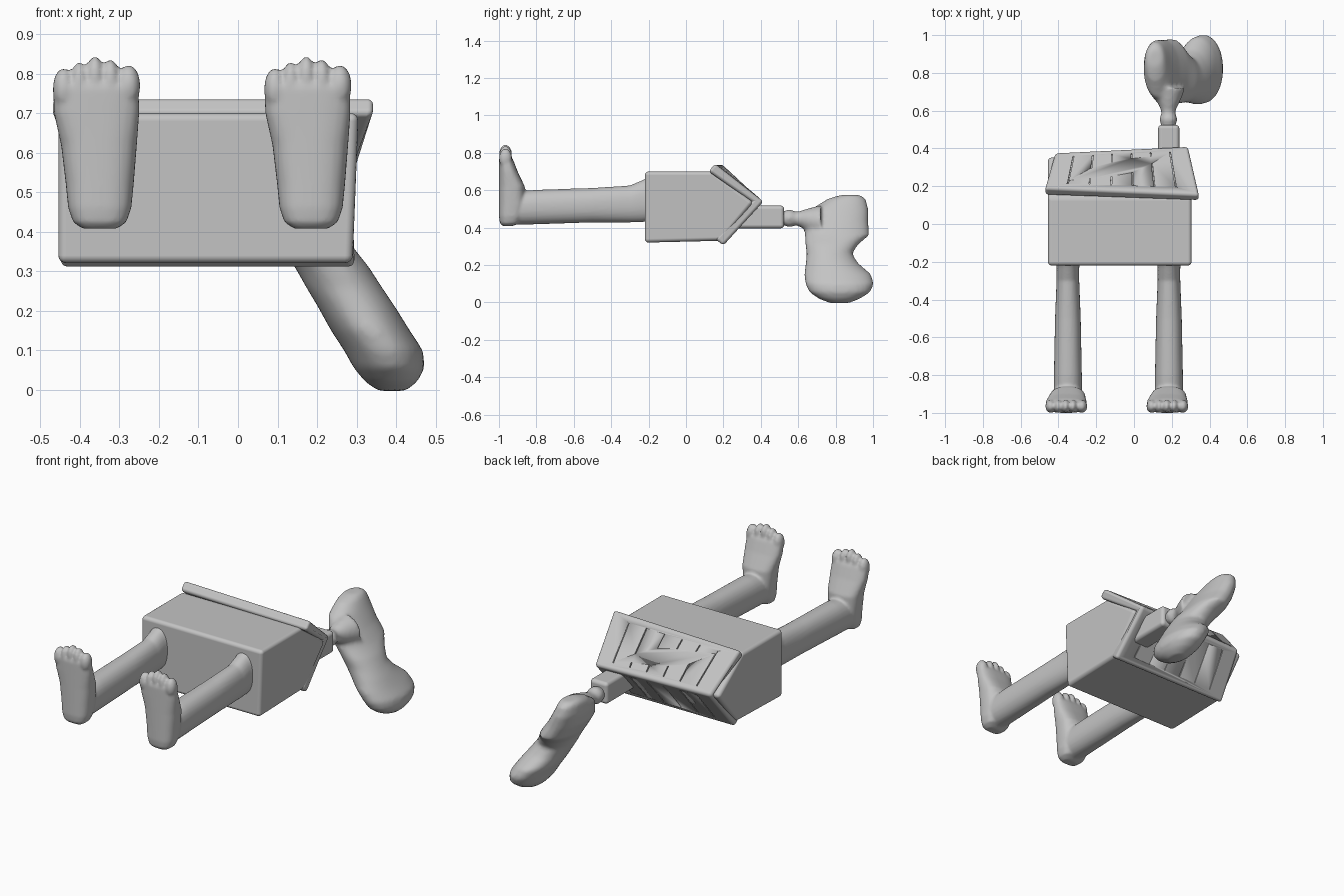
import bpy, bmesh
from math import cos, sin, tau, radians
from mathutils import Vector, Matrix

if "Cube" in bpy.data.objects:
    bpy.data.objects.remove(bpy.data.objects["Cube"])

clay = bpy.data.materials.new("clay_grey")
clay.use_nodes = True
GREY = (0.55, 0.55, 0.55, 1)
clay.diffuse_color = GREY
clay.node_tree.nodes["Principled BSDF"].inputs["Base Color"].default_value = GREY

X, Y, Z = Vector((1, 0, 0)), Vector((0, 1, 0)), Vector((0, 0, 1))


def loft(bm, rings, u, v, power=1.0, sides=32):
    """Skin closed oval rings (centre, u radius, v radius); low power = boxier."""
    def bow(t):
        return abs(t) ** power * (1 if t > 0 else -1)
    loops = []
    for c, ru, rv in rings:
        loops.append([bm.verts.new(Vector(c) + u * ru * bow(cos(tau * i / sides))
                                   + v * rv * bow(sin(tau * i / sides)))
                      for i in range(sides)])
    for a, b in zip(loops, loops[1:]):
        for i in range(sides):
            j = (i + 1) % sides
            bm.faces.new((a[i], a[j], b[j], b[i]))
    bm.faces.new(loops[0])
    bm.faces.new(loops[-1])


def prism(bm, left, right):
    """Join two matching end outlines into a solid."""
    a = [bm.verts.new(p) for p in left]
    b = [bm.verts.new(p) for p in right]
    bm.faces.new(a)
    bm.faces.new(b)
    for i in range(len(a)):
        j = (i + 1) % len(a)
        bm.faces.new((a[i], a[j], b[j], b[i]))


def ball(bm, centre, radii):
    m = Matrix.Translation(centre) @ Matrix.Diagonal((*radii, 1))
    bmesh.ops.create_uvsphere(bm, u_segments=20, v_segments=12, radius=1, matrix=m)


def finish(bm, name):
    bmesh.ops.recalc_face_normals(bm, faces=bm.faces)
    mesh = bpy.data.meshes.new(name)
    bm.to_mesh(mesh)
    bm.free()
    mesh.materials.append(clay)
    mesh.shade_smooth()
    mesh.set_sharp_from_angle(angle=radians(40))
    ob = bpy.data.objects.new(name, mesh)
    bpy.context.collection.objects.link(ob)
    return ob


def bevel(ob, width):
    m = ob.modifiers.new("soft_edges", 'BEVEL')
    m.width, m.segments, m.harden_normals = width, 4, True


def melt(ob, voxel, steps):
    """Fuse overlapping volumes into one soft skin."""
    m = ob.modifiers.new("fuse", 'REMESH')
    m.mode, m.voxel_size, m.use_smooth_shade = 'VOXEL', voxel, True
    s = ob.modifiers.new("soften", 'SMOOTH')
    s.factor, s.iterations = 0.5, steps


# House body: gabled prism lying on its back wall
walls = [(-.22, .32), (.19, .33), (.36, .535), (.14, .70), (-.22, .70)]
bm = bmesh.new()
prism(bm, [(-.455, y, z) for y, z in walls],
      [(.29 + .04 * (z - .32), y, z) for y, z in walls])
bevel(finish(bm, "house_body"), .02)

# Roof: folded slab, slightly skewed, narrower at the ridge
roof_left = [(-.472, .19, .742), (-.415, .38, .54), (-.45, .20, .305),
             (-.45, .155, .34), (-.415, .32, .54), (-.472, .15, .70)]
roof_right = [(.345, .155, .742), (.285, .415, .54), (.295, .20, .305),
              (.295, .155, .34), (.285, .35, .54), (.345, .12, .70)]
bm = bmesh.new()
prism(bm, roof_left, roof_right)
roof = finish(bm, "roof")
bevel(roof, .017)

# Plank grooves cut into both slopes
eave, ridge, low = [(Vector(a), Vector(b)) for a, b in
                    zip(roof_left[:3], roof_right[:3])]
bm = bmesh.new()
for edge in (eave, low):
    for k in range(1, 7):
        t = k / 7
        top, end = ridge[0].lerp(ridge[1], t), edge[0].lerp(edge[1], t)
        a, b = top.lerp(end, .12), top.lerp(end, .86)
        n = (b - a).cross(X).normalized() * .006
        w = X * .003
        prism(bm, [a - w - n, a + w - n, a + w + n, a - w + n],
              [b - w - n, b + w - n, b + w + n, b - w + n])
cutter = finish(bm, "groove_cutter")
cutter.hide_render = True
cutter.display_type = 'WIRE'
cut = roof.modifiers.new("grooves", 'BOOLEAN')
cut.operation, cut.object, cut.solver = 'DIFFERENCE', cutter, 'EXACT'

# Legs with upright feet and five toes
leg_path = [(-.18, .067, .44, .68), (-.23, .06, .43, .655), (-.30, .06, .428, .625),
            (-.5, .068, .428, .612), (-.8, .074, .418, .602), (-.93, .076, .415, .59)]
foot_path = [(.408, 0, .045, -.98, -.93), (.425, 0, .068, -.995, -.89),
             (.46, 0, .08, -1, -.87), (.52, 0, .086, -1, -.858),
             (.62, -.002, .096, -1, -.862), (.70, -.008, .108, -1, -.90),
             (.765, -.01, .109, -1, -.925), (.785, -.01, .10, -.99, -.94)]
toes = [(-.092, .812, .027), (-.052, .828, .021), (-.012, .842, .023),
        (.027, .834, .023), (.073, .82, .030)]
for side, x in (("right", -.35), ("left", .185)):
    bm = bmesh.new()
    loft(bm, [((0, y, (lo + hi) / 2), w, (hi - lo) / 2)
              for y, w, lo, hi in leg_path], X, Z, .9)
    loft(bm, [((dx, (a + b) / 2, z), w, (b - a) / 2)
              for z, dx, w, a, b in foot_path], X, Y, .75)
    for dx, tip, r in toes:
        ball(bm, (dx, -.965, tip - .05), (r, .035, .052))
    leg = finish(bm, side + "_leg")
    leg.location.x = x
    melt(leg, .008, 3)

# Chimney
bm = bmesh.new()
bmesh.ops.create_cube(bm, size=1, matrix=Matrix.Translation((.184, .39, .457))
                      @ Matrix.Diagonal((.112, .27, .122, 1)))
bevel(finish(bm, "chimney"), .02)

# Smoke plume: thin neck swelling into a slanted, waisted cloud
neck = [(.49, .035, .45), (.53, .04, .45), (.55, .049, .45), (.57, .044, .45),
        (.585, .036, .448), (.61, .042, .447), (.65, .062, .44), (.72, .09, .43)]
cloud = [(.575, .11, .04, .83, .93), (.555, .112, .055, .76, .96),
         (.50, .125, .075, .67, .975), (.43, .155, .088, .635, .975),
         (.36, .20, .092, .635, .98), (.31, .238, .094, .638, .92),
         (.26, .268, .096, .645, .888), (.21, .30, .098, .64, .92),
         (.15, .335, .10, .632, .99), (.10, .368, .10, .638, 1.004),
         (.055, .383, .09, .66, .985), (.02, .388, .066, .71, .93),
         (-.003, .39, .035, .77, .87)]
bm = bmesh.new()
loft(bm, [((.182, y, z), r, r) for y, r, z in neck], X, Z)
loft(bm, [((x, (a + b) / 2, z), w, (b - a) / 2) for z, x, w, a, b in cloud],
     X, Y, .95)
melt(finish(bm, "smoke_plume"), .012, 5)
